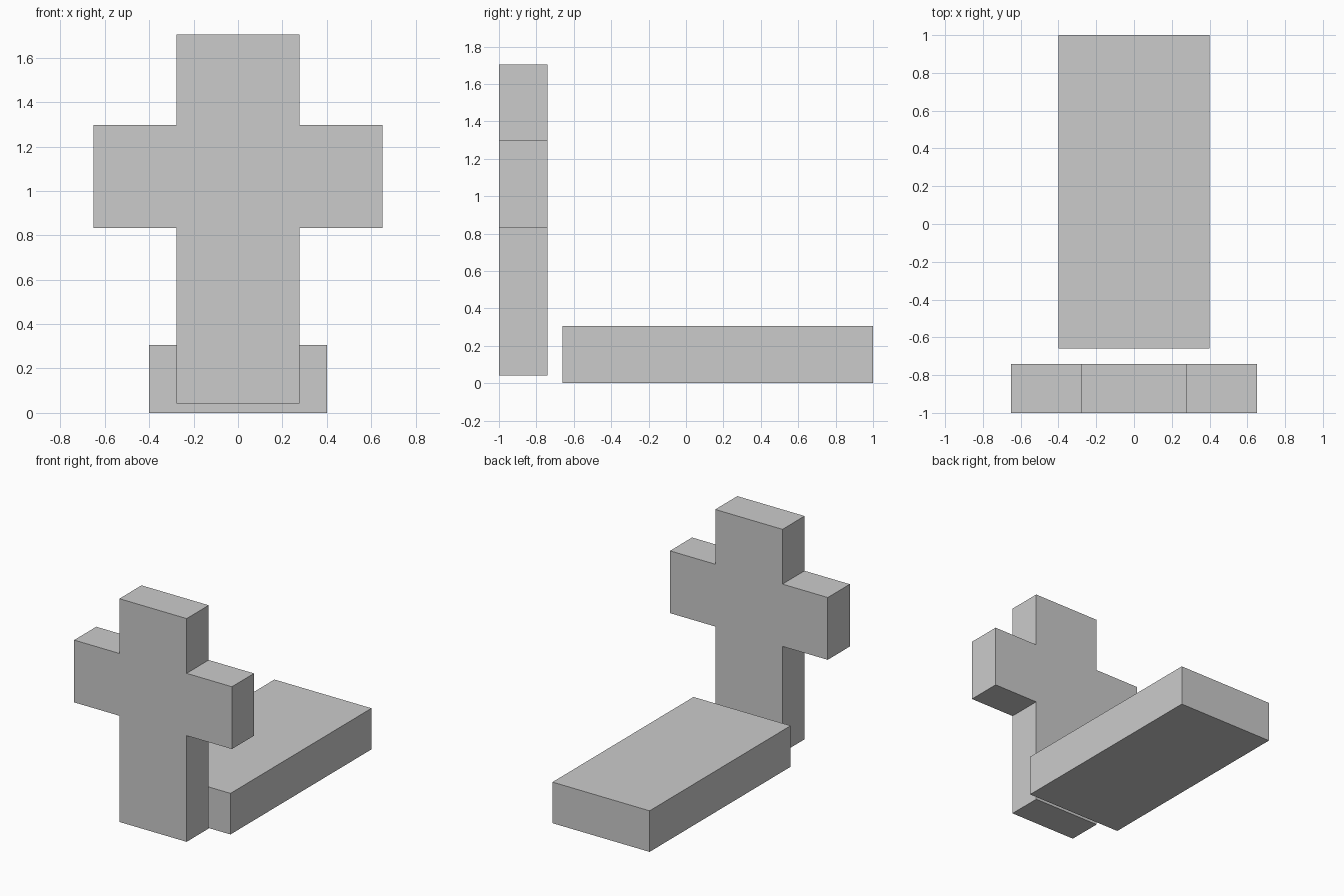
import bpy, bmesh

if "Cube" in bpy.data.objects:
    bpy.data.objects.remove(bpy.data.objects["Cube"])


def extrude_profile(name, points, y_front, y_back):
    """Solid made from an x-z outline pushed from y_front to y_back."""
    bm = bmesh.new()
    face = bm.faces.new([bm.verts.new((x, y_front, z)) for x, z in points])
    new = bmesh.ops.extrude_face_region(bm, geom=[face])["geom"]
    verts = [v for v in new if isinstance(v, bmesh.types.BMVert)]
    bmesh.ops.translate(bm, verts=verts, vec=(0, y_back - y_front, 0))
    bmesh.ops.recalc_face_normals(bm, faces=bm.faces)
    mesh = bpy.data.meshes.new(name)
    bm.to_mesh(mesh)
    bm.free()
    obj = bpy.data.objects.new(name, mesh)
    bpy.context.collection.objects.link(obj)
    return obj


# Headstone cross: right half of the outline, mirrored to the left
half = [(0.277, 0.042), (0.277, 0.833), (0.65, 0.833),
        (0.65, 1.297), (0.277, 1.297), (0.277, 1.705)]
outline = half + [(-x, z) for x, z in reversed(half)]
extrude_profile("headstone_cross", outline, -1.0, -0.74)

# Grave slab lying behind the cross
slab = [(-0.4, 0.003), (0.4, 0.003), (0.4, 0.306), (-0.4, 0.306)]
slab = [(x, 0.0 if z < 0.1 else z) for x, z in slab]
extrude_profile("grave_slab", slab, -0.66, 1.0)
